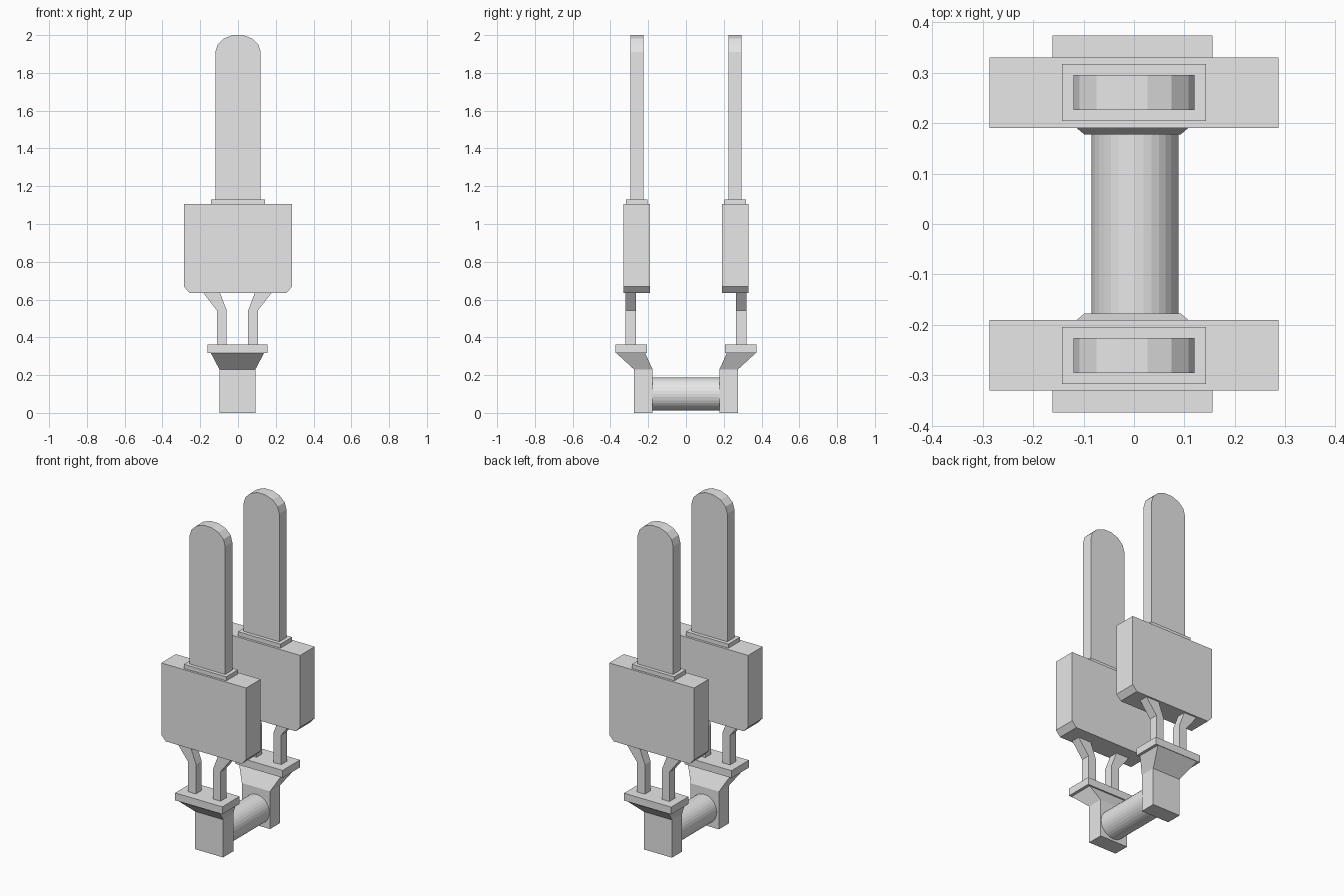
import bpy, bmesh, math
from mathutils import Vector

cube = bpy.data.objects.get("Cube")
if cube:
    bpy.data.objects.remove(cube, do_unlink=True)

grey = bpy.data.materials.new("plain_grey")
grey.use_nodes = True
colour = (0.8, 0.8, 0.8, 1)
grey.diffuse_color = colour
grey.node_tree.nodes["Principled BSDF"].inputs["Base Color"].default_value = colour

SHIFT = -0.003  # small sideways offset of the lower bracket


def loft(name, start, end):
    """Solid between two matching rings of points."""
    bm = bmesh.new()
    a = [bm.verts.new(p) for p in start]
    b = [bm.verts.new(p) for p in end]
    bm.faces.new(a)
    bm.faces.new(b[::-1])
    n = len(a)
    for i in range(n):
        j = (i + 1) % n
        bm.faces.new((a[j], a[i], b[i], b[j]))
    bmesh.ops.recalc_face_normals(bm, faces=bm.faces)
    mesh = bpy.data.meshes.new(name)
    bm.to_mesh(mesh)
    bm.free()
    mesh.materials.append(grey)
    obj = bpy.data.objects.new(name, mesh)
    bpy.context.collection.objects.link(obj)
    return obj


def plate(name, profile, y0, y1):
    """Extrude an x-z outline along y."""
    return loft(name, [(x, y0, z) for x, z in profile], [(x, y1, z) for x, z in profile])


def rect(half, y0, y1, z, cx=0):
    return [(cx - half, y0, z), (cx + half, y0, z), (cx + half, y1, z), (cx - half, y1, z)]


def block(name, half, y0, y1, z0, z1, cx=0):
    return loft(name, rect(half, y0, y1, z0, cx), rect(half, y0, y1, z1, cx))


# Rounded blade outline, seven facets over the tip
tip = [math.pi * i / 7 for i in range(8)]
rise = 0.09 / math.sin(tip[3])
blade = [(-0.12, 1.12), (0.12, 1.12)] + [
    (0.12 * math.cos(t), 1.91 + rise * math.sin(t)) for t in tip]

# Body outline with chamfered lower corners
body = [(-0.256, 0.635), (0.256, 0.635), (0.286, 0.668),
        (0.286, 1.105), (-0.286, 1.105), (-0.286, 0.668)]

# Bent leg outline
leg = [(0.057, 0.36), (0.109, 0.36), (0.109, 0.543),
       (0.182, 0.637), (0.093, 0.637), (0.057, 0.543)]

for side, s in (("front", -1), ("back", 1)):
    plate(side + "_blade", blade, s * 0.226, s * 0.295)
    block(side + "_collar", 0.143, s * 0.204, s * 0.317, 1.10, 1.13)
    plate(side + "_body", body, s * 0.19, s * 0.33)
    for hand, m in (("right", -1), ("left", 1)):
        outline = [(m * x + SHIFT, z) for x, z in leg]
        plate(f"{side}_{hand}_leg", outline, s * 0.264, s * 0.319)
    block(side + "_flange", 0.159, s * 0.207, s * 0.374, 0.318, 0.363, SHIFT)
    # Flared neck between the foot and the flange
    loft(side + "_neck", rect(0.095, s * 0.177, s * 0.275, 0.23, SHIFT),
         rect(0.142, s * 0.217, s * 0.372, 0.319, SHIFT))
    block(side + "_foot", 0.095, s * 0.177, s * 0.275, 0, 0.23, SHIFT)

# Round bar joining the two feet
ring = [2 * math.pi * i / 32 for i in range(32)]
circle = [(0.002 + 0.086 * math.cos(t), 0.1 + 0.087 * math.sin(t)) for t in ring]
plate("cross_bar", circle, -0.18, 0.18)
